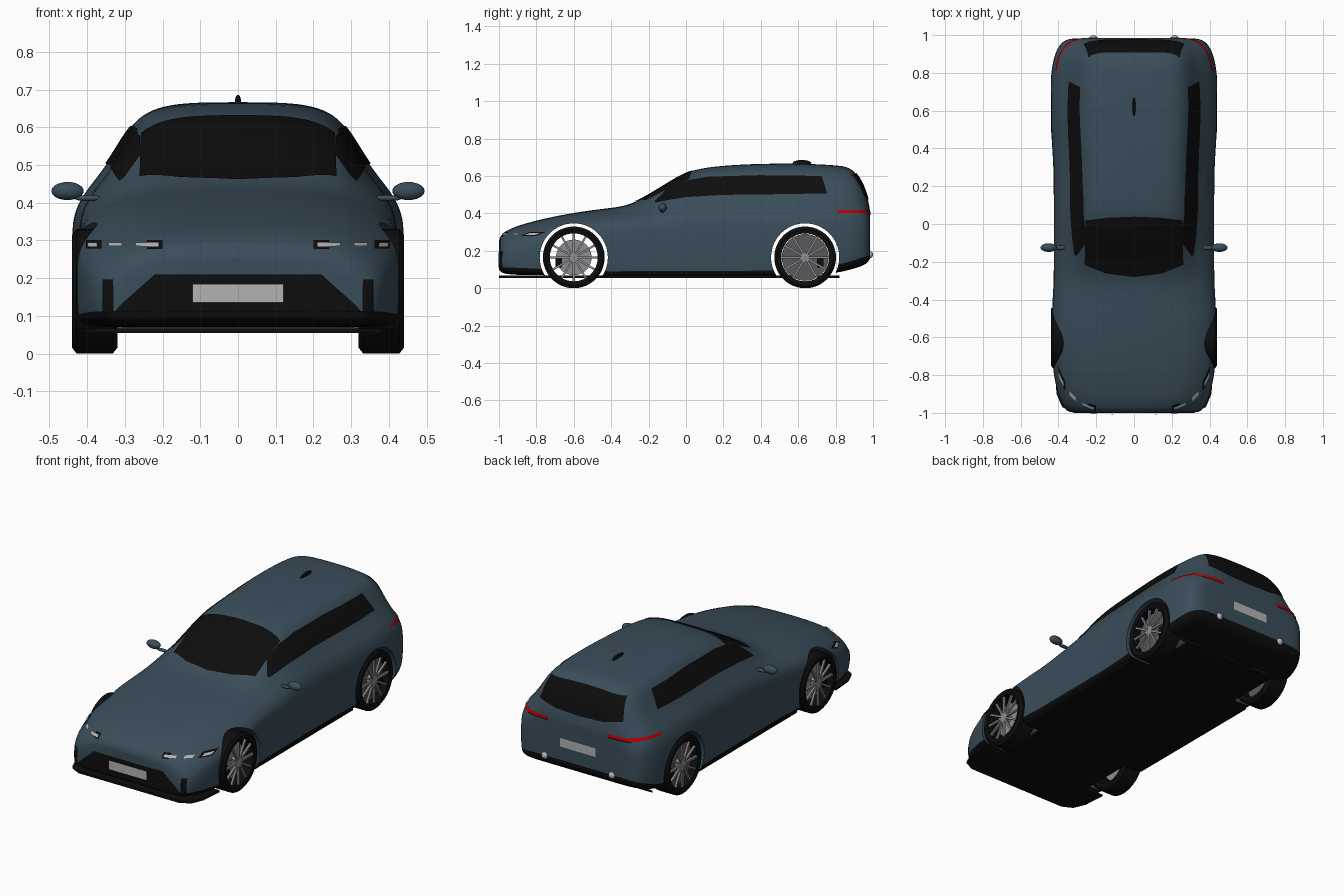
import bpy, bmesh, math
from mathutils import Vector, Matrix
from mathutils.bvhtree import BVHTree

cube = bpy.data.objects.get("Cube")
if cube:
    bpy.data.objects.remove(cube)


def material(name, *rgb):
    m = bpy.data.materials.new(name)
    m.use_nodes = True
    m.diffuse_color = (*rgb, 1)
    m.node_tree.nodes["Principled BSDF"].inputs["Base Color"].default_value = (*rgb, 1)
    return m


BLUE = material("slate blue paint", .042, .075, .102)
BLACK = material("black trim", .004, .004, .004)
GREY = material("wheel grey", .27, .27, .29)
DARK = material("brake grey", .1, .1, .11)
SILVER = material("light silver", .45, .45, .45)
RED = material("tail light red", .5, 0, 0)


def activate(ob):
    bpy.ops.object.select_all(action='DESELECT')
    ob.select_set(True)
    bpy.context.view_layer.objects.active = ob


def make(name, bm, mats, mirror=False, angle=35):
    """Turn a bmesh into a shaded object, mirrored across the car if asked."""
    me = bpy.data.meshes.new(name)
    bm.to_mesh(me)
    bm.free()
    ob = bpy.data.objects.new(name, me)
    bpy.context.collection.objects.link(ob)
    for m in mats:
        me.materials.append(m)
    activate(ob)
    bpy.ops.object.shade_smooth_by_angle(angle=math.radians(angle))
    if mirror:
        ob.modifiers.new("mirror", 'MIRROR')
    return ob


def lerp(a, b, t):
    return a + (b - a) * t


# Body stations: y, roof height, trim line, floor height, half width
STATIONS = [
    (-1, .255, .115, .1, .31), (-.99, .285, .115, .085, .35),
    (-.96, .31, .115, .075, .38), (-.88, .342, .11, .07, .41),
    (-.74, .377, .1, .07, .435), (-.6, .404, .09, .065, .44),
    (-.45, .425, .085, .06, .435), (-.32, .438, .085, .06, .425),
    (-.22, .485, .085, .06, .425), (-.1, .56, .085, .06, .425),
    (0, .62, .085, .06, .425), (.1, .647, .085, .06, .425),
    (.3, .663, .085, .06, .425), (.5, .667, .09, .06, .44),
    (.64, .666, .1, .07, .445), (.8, .658, .12, .08, .44),
    (.88, .648, .14, .1, .425), (.93, .59, .16, .115, .405),
    (.965, .51, .17, .13, .38), (.98, .44, .175, .15, .345),
    (.985, .41, .18, .165, .3)]
# Upper half section: width fraction, drop on the bonnet, drop on the cabin
UPPER = [(0, 0, 0), (.23, .001, 0), (.41, .004, .006), (.545, .01, .024),
         (.64, .017, .06), (.716, .027, .115), (.795, .04, .17),
         (.875, .057, .215), (.943, .08, .255), (.989, .11, .305)]


def half_section(top, trim, floor, w):
    t = max(0, (top - .44) / .225)
    pts = [(f * w, top - lerp(h, c, t)) for f, h, c in UPPER]
    belt = pts[-1][1]
    pts += [(w, lerp(belt, trim, .3)), (w, lerp(belt, trim, .75)), (w * .99, trim)]
    return pts + [(w * .97, floor), (w * .6, floor), (0, floor)]


def build_body():
    bm = bmesh.new()
    rings = []
    for y, *rest in STATIONS:
        sec = half_section(*rest)
        left = [bm.verts.new((x, y, z)) for x, z in sec]
        right = [left[0]] + [bm.verts.new((-x, y, z)) for x, z in sec[1:-1]] + [left[-1]]
        rings.append((left, right))
    trim_row = len(UPPER) + 2
    n = trim_row + 3

    def face(i, *vs):
        f = bm.faces.new(list(dict.fromkeys(vs)))
        f.material_index = int(i >= trim_row)

    for a, b in zip(rings, rings[1:]):
        for s in (0, 1):
            for i in range(n):
                face(i, a[s][i], a[s][i + 1], b[s][i + 1], b[s][i])
    for l, r in (rings[0], rings[-1]):
        for i in range(n):
            face(i, l[i], l[i + 1], r[i + 1], r[i])
    bmesh.ops.recalc_face_normals(bm, faces=bm.faces[:])
    ob = make("body", bm, [BLUE, BLACK])
    sub = ob.modifiers.new("smooth", 'SUBSURF')
    sub.levels = sub.render_levels = 2
    bpy.ops.object.modifier_apply(modifier="smooth")
    return ob


body = build_body()
surface = BVHTree.FromObject(body, bpy.context.evaluated_depsgraph_get())

# Wheel arches cut through the body
WHEELS = {"front": -.6, "rear": .637}
HUB_Z, HUB_X = .165, .38
TURN = Matrix.Rotation(math.pi / 2, 4, 'Y')
for end, y in WHEELS.items():
    bm = bmesh.new()
    bmesh.ops.create_cone(bm, cap_ends=True, segments=64, radius1=.182, radius2=.182,
                          depth=1.2, matrix=Matrix.Translation((0, y, HUB_Z)) @ TURN)
    cutter = make(end + "_arch_cutter", bm, [])
    cutter.hide_render = True
    cutter.hide_viewport = False
    activate(body)
    cut = body.modifiers.new("arch", 'BOOLEAN')
    cut.operation, cut.solver, cut.object = 'DIFFERENCE', 'EXACT', cutter
    bpy.ops.object.modifier_apply(modifier="arch")
    bpy.data.objects.remove(cutter)
bpy.ops.object.shade_smooth_by_angle(angle=math.radians(40))

# Panels: flat outlines thrown onto the body skin
RAYS = {"side": (lambda a, b: (2, a, b), (-1, 0, 0)),
        "front": (lambda a, b: (a, -2, b), (0, 1, 0)),
        "rear": (lambda a, b: (a, 2, b), (0, -1, 0)),
        "top": (lambda a, b: (a, b, 2), (0, 0, -1))}


def along(pts, t):
    k = t * (len(pts) - 1)
    i = min(int(k), len(pts) - 2)
    return Vector(pts[i]).lerp(Vector(pts[i + 1]), k - i)


def panel(name, view, low, high, mat, mirror=False, lift=.004, cols=36, rows=10):
    start, direction = RAYS[view]
    direction = Vector(direction)
    bm = bmesh.new()
    grid = []
    for i in range(cols + 1):
        a, b = along(low, i / cols), along(high, i / cols)
        col = []
        for j in range(rows + 1):
            origin = Vector(start(*a.lerp(b, j / rows)))
            hit, normal, _, _ = surface.ray_cast(origin, direction)
            if hit is None:
                hit, normal, _, _ = surface.find_nearest(origin)
            col.append(bm.verts.new(hit + normal * lift))
        grid.append(col)
    for p, q in zip(grid, grid[1:]):
        for j in range(rows):
            bm.faces.new((p[j], q[j], q[j + 1], p[j + 1]))
    bm.normal_update()
    if sum(f.normal.dot(direction) for f in bm.faces) > 0:
        bmesh.ops.reverse_faces(bm, faces=bm.faces[:])
    make(name, bm, [mat], mirror)


def strip(name, view, a, b, c, d, mat, mirror=False, lift=.004):
    panel(name, view, [(a, c), (b, c)], [(a, d), (b, d)], mat, mirror, lift, 16, 3)


# Glass
panel("windscreen", "top", [(-.26, -.215), (-.15, -.26), (0, -.28), (.15, -.26), (.26, -.215)],
      [(-.255, .02), (-.13, .035), (0, .04), (.13, .035), (.255, .02)], BLACK)
panel("side_window", "side",
      [(-.165, .455), (-.1, .468), (0, .485), (.2, .497), (.45, .5), (.755, .505)],
      [(-.165, .465), (-.1, .53), (0, .574), (.12, .594), (.4, .602), (.725, .598)],
      BLACK, True, cols=50)
panel("rear_window", "rear", [(-.265, .49), (-.15, .468), (0, .462), (.15, .468), (.265, .49)],
      [(-.24, .605), (-.1, .615), (0, .617), (.1, .615), (.24, .605)], BLACK)

# Nose details
panel("grille", "front", [(-.325, .112), (-.22, .112), (.22, .112), (.325, .112)],
      [(-.31, .13), (-.22, .21), (.22, .21), (.31, .13)], BLACK)
strip("air_slot", "front", .33, .357, .11, .195, BLACK, True)
strip("front_plate", "front", -.12, .12, .135, .185, SILVER, lift=.008)
strip("headlight_inner_shade", "front", .2, .24, .275, .298, BLACK, True)
strip("headlight_outer_shade", "front", .36, .4, .276, .298, BLACK, True)
for i, (a, b) in enumerate([(.21, .27), (.305, .34), (.37, .395)]):
    strip(f"headlight_strip_{i}", "front", a, b, .28, .29, SILVER, True, .006)

# Tail details
strip("tail_light_rear", "rear", .19, .36, .396, .412, RED, True)
strip("tail_light_side", "side", .81, .96, .401, .415, RED, True)
strip("tail_light_shade", "rear", .19, .33, .39, .396, BLACK, True)
strip("rear_plate", "rear", -.115, .115, .26, .31, SILVER)


def ball(name, centre, size, mat, mirror=True):
    bm = bmesh.new()
    bmesh.ops.create_uvsphere(bm, u_segments=24, v_segments=12, radius=1,
                              matrix=Matrix.Translation(centre) @ Matrix.Diagonal((*size, 1)))
    make(name, bm, [mat], mirror, 60)


ball("exhaust_tip", (.215, .98, .18), (.02, .02, .02), SILVER)
ball("mirror_shell", (.452, -.125, .431), (.043, .023, .024), BLUE)
ball("mirror_stalk", (.395, -.125, .412), (.04, .012, .008), BLUE)
ball("roof_fin", (0, .62, .668), (.008, .05, .018), BLACK, False)

# Floor plate, narrowed between the wheels, with the front splitter
HALF = [(.32, -1), (.38, -.97), (.41, -.9), (.42, -.77), (.3, -.77), (.3, -.43), (.41, -.43),
        (.41, .465), (.3, .465), (.3, .81), (.36, .82)]
bm = bmesh.new()
outline = HALF + [(-x, y) for x, y in reversed(HALF)]
base = bm.faces.new([bm.verts.new((x, y, .055)) for x, y in outline])
new = bmesh.ops.extrude_face_region(bm, geom=[base])["geom"]
bmesh.ops.translate(bm, vec=(0, 0, .012), verts=[v for v in new if isinstance(v, bmesh.types.BMVert)])
bmesh.ops.recalc_face_normals(bm, faces=bm.faces[:])
make("floor_plate", bm, [BLACK])


def lathe(name, profile, y, mat):
    """Spin a closed (x, radius) profile about the axle."""
    bm = bmesh.new()
    vs = [bm.verts.new((HUB_X + x, y, HUB_Z + r)) for x, r in profile]
    edges = [bm.edges.new((vs[i - 1], vs[i])) for i in range(len(vs))]
    bmesh.ops.spin(bm, geom=vs + edges, cent=(0, y, HUB_Z), axis=(1, 0, 0),
                   angle=math.tau, steps=48)
    bmesh.ops.remove_doubles(bm, verts=bm.verts[:], dist=.0002)
    bmesh.ops.recalc_face_normals(bm, faces=bm.faces[:])
    make(name, bm, [mat], True)


def box(bm, matrix, size):
    bmesh.ops.create_cube(bm, size=1, matrix=matrix @ Matrix.Diagonal((*size, 1)))


# Wheels
for end, y in WHEELS.items():
    lathe(end + "_tyre", [(-.055, .128), (-.06, .15), (-.048, .165), (.048, .165),
                          (.06, .15), (.055, .128)], y, BLACK)
    disc = .095 if end == "front" else .125
    lathe(end + "_brake_disc", [(0, .001), (.012, .001), (.012, disc), (0, disc)], y,
          GREY if end == "front" else DARK)
    lathe(end + "_hub", [(0, .001), (.05, .001), (.048, .022), (0, .026)], y, GREY)
    axle = Matrix.Translation((HUB_X, y, HUB_Z))
    bm = bmesh.new()
    for k in range(12):
        spin = Matrix.Rotation(k * math.tau / 12, 4, 'X')
        box(bm, axle @ spin @ Matrix.Translation((.043, 0, .074)), (.012, .011, .114))
    make(end + "_spokes", bm, [GREY], True)
    bm = bmesh.new()
    side = -1 if end == "front" else 1
    box(bm, axle @ Matrix.Translation((.018, side * .08, -.03)), (.03, .035, .05))
    make(end + "_caliper", bm, [BLACK], True)
